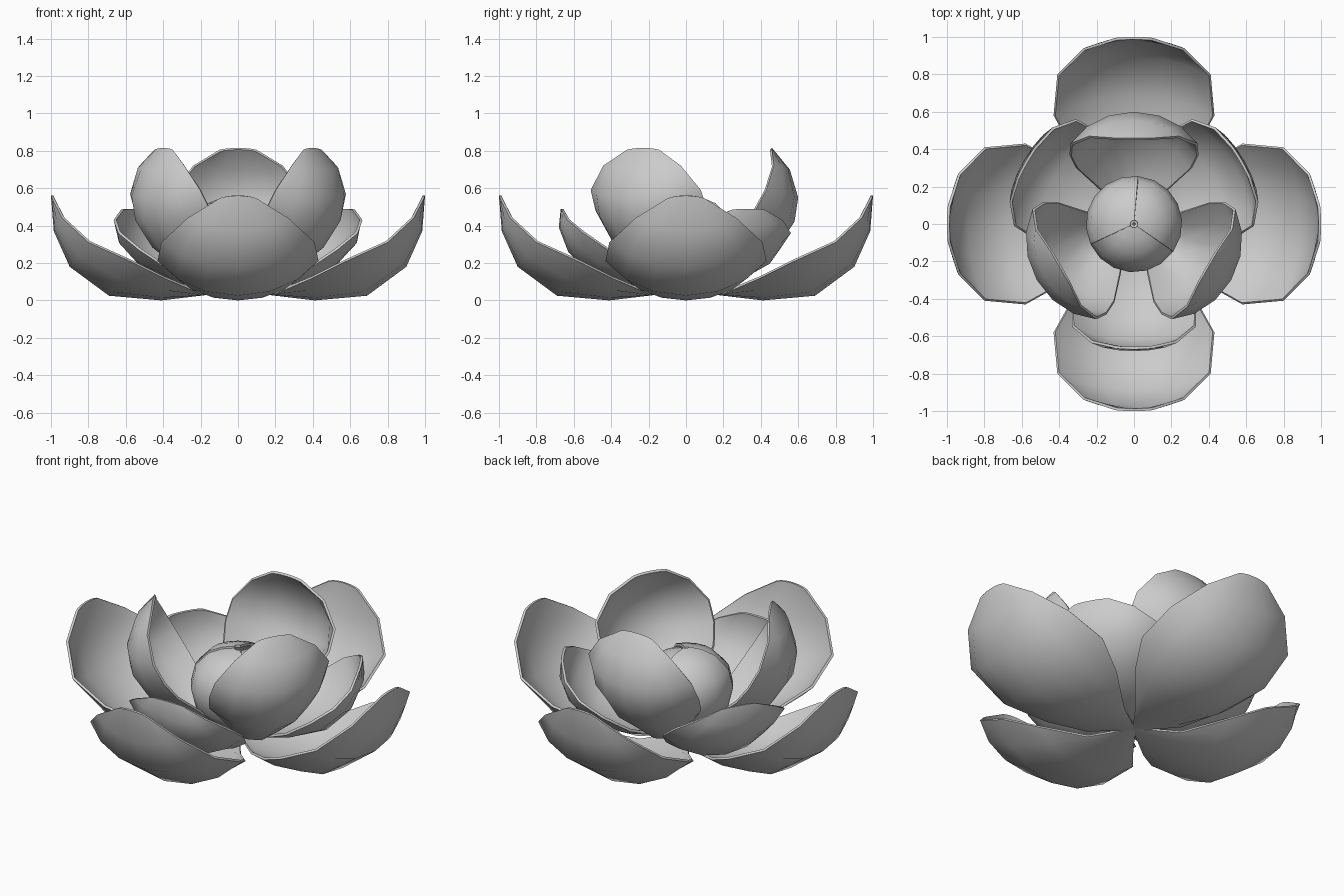
import bpy, math

cube = bpy.data.objects.get("Cube")
if cube:
    bpy.data.objects.remove(cube)

grey = bpy.data.materials.new("petal_grey")
grey.use_nodes = True
COLOUR = (0.6, 0.6, 0.6, 1)
grey.diffuse_color = COLOUR
grey.node_tree.nodes["Principled BSDF"].inputs["Base Color"].default_value = COLOUR

COLS = 6
ARC = math.radians(60)


def petal(name, rows, azimuth, height=1.0):
    """Cupped petal; each row is midrib (r, z) then rim (r, half width, z)."""
    ca, sa = math.cos(math.radians(azimuth)), math.sin(math.radians(azimuth))
    verts, faces = [], []
    for rc, zc, re, we, ze in rows:
        for i in range(COLS + 1):
            a = ARC * (2 * i / COLS - 1)
            f = (1 - math.cos(a)) / (1 - math.cos(ARC))
            w = we * math.sin(a) / math.sin(ARC)
            r = rc + (re - rc) * f
            z = zc + (ze - zc) * f
            verts.append((r * ca - w * sa, r * sa + w * ca, z * height))
    n = COLS + 1
    for j in range(len(rows) - 1):
        for i in range(COLS):
            k = j * n + i
            faces.append((k, k + 1, k + n + 1, k + n))
    mesh = bpy.data.meshes.new(name)
    mesh.from_pydata(verts, [], faces)
    mesh.materials.append(grey)
    obj = bpy.data.objects.new(name, mesh)
    bpy.context.collection.objects.link(obj)
    # Thin shell growing towards the inside of the cup
    shell = obj.modifiers.new("thickness", "SOLIDIFY")
    shell.thickness = 0.014
    shell.offset = -1
    bpy.ops.object.select_all(action="DESELECT")
    obj.select_set(True)
    bpy.context.view_layer.objects.active = obj
    bpy.ops.object.modifier_apply(modifier=shell.name)
    bpy.ops.object.shade_smooth_by_angle(angle=math.radians(50))


# Wide petals lying open at the bottom
OUTER = [(0, .05, 0, .01, .05), (.2, .025, .2, .16, .035), (.41, 0, .4, .33, .12),
         (.69, .025, .58, .43, .21), (.9, .18, .8, .41, .31),
         (.985, .37, .94, .27, .44), (1, .56, .995, .1, .545)]
# Smaller half-open petals
MIDDLE = [(0, .07, 0, .01, .07), (.15, .06, .15, .12, .08), (.3, .08, .28, .25, .16),
          (.5, .13, .42, .335, .27), (.63, .26, .55, .33, .36),
          (.68, .39, .635, .23, .43), (.67, .49, .665, .1, .485)]
# Tall upright petals with inward tips
TALL = [(0, .08, 0, .01, .08), (.15, .08, .12, .1, .15), (.3, .13, .19, .19, .25),
        (.48, .27, .3, .31, .38), (.58, .42, .37, .345, .48),
        (.6, .55, .43, .34, .59), (.555, .7, .47, .24, .72), (.46, .815, .46, .1, .805)]

for i in range(4):
    petal(f"outer_petal_{i + 1}", OUTER, 90 * i)
for i in range(3):
    petal(f"middle_petal_{i + 1}", MIDDLE, 30 + 120 * i)
    petal(f"tall_petal_{i + 1}", TALL, 90 + 120 * i)

# Closed bud of three petals wrapping a rounded core
BUD = [(r, z, r * .5, r * .86, z)
       for r, z in [(.01, .1), (.14, .13), (.23, .22), (.258, .34),
                    (.235, .44), (.16, .52), (.085, .55), (.02, .56)]]
for i, height in enumerate((.94, 1.0, .98)):
    petal(f"bud_petal_{i + 1}", BUD, 25 + 120 * i, height)
